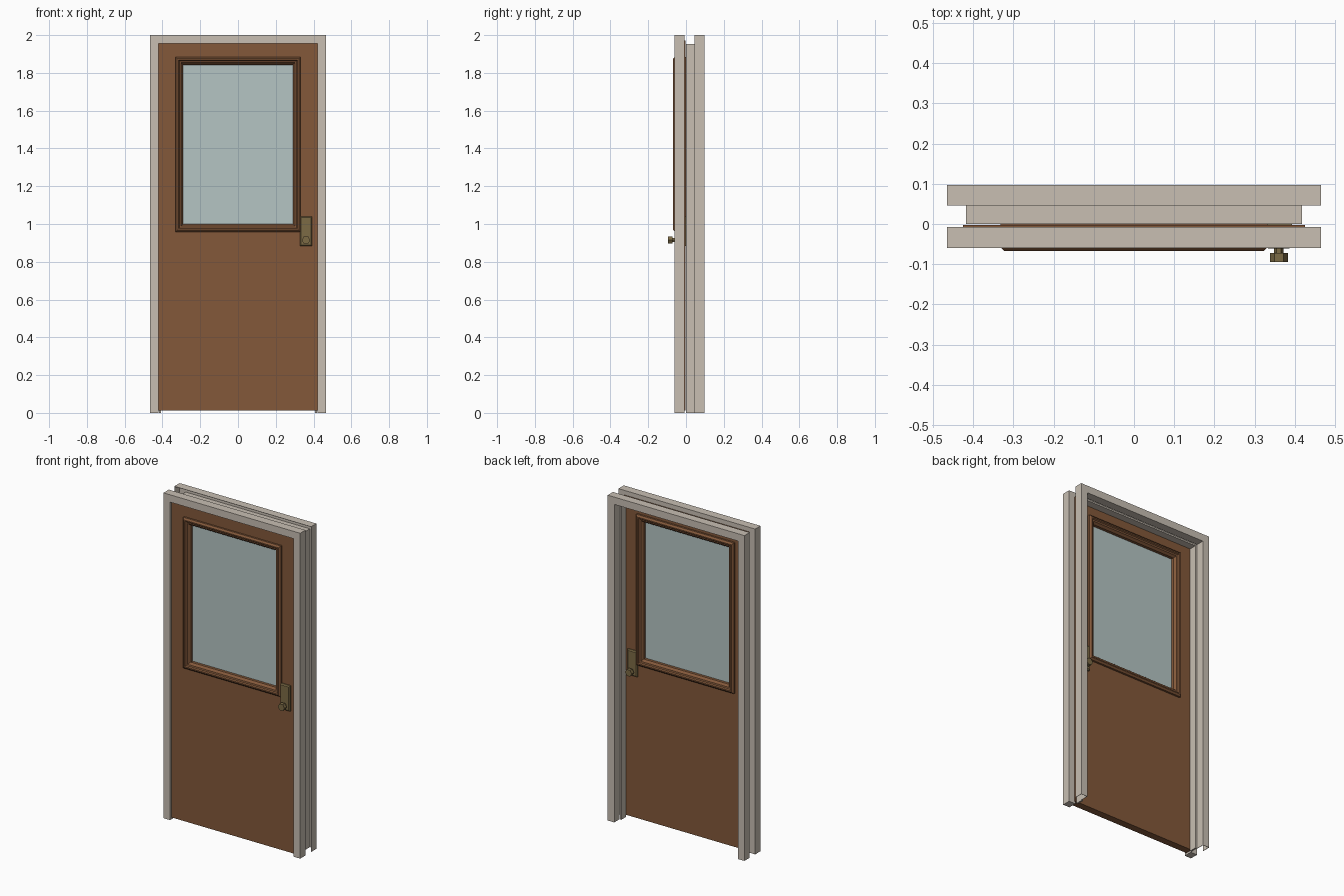
import bpy, bmesh, math

if "Cube" in bpy.data.objects:
    bpy.data.objects.remove(bpy.data.objects["Cube"])

MID = -0.0245          # y of the door's centre plane


def mat(name, rgb):
    m = bpy.data.materials.new(name)
    m.diffuse_color = (*rgb, 1)
    m.use_nodes = True
    m.node_tree.nodes["Principled BSDF"].inputs["Base Color"].default_value = m.diffuse_color
    return m


PAINT = mat("cream_paint", (0.58, 0.52, 0.45))
WOOD = mat("brown_wood", (0.227, 0.098, 0.042))
GLASS = mat("pale_glass", (0.46, 0.555, 0.55))
BRASS = mat("old_brass", (0.20, 0.145, 0.06))


def make(name, verts, faces, material):
    me = bpy.data.meshes.new(name)
    me.from_pydata(verts, [], faces)
    bm = bmesh.new()
    bm.from_mesh(me)
    bmesh.ops.recalc_face_normals(bm, faces=bm.faces)
    bm.to_mesh(me)
    bm.free()
    me.materials.append(material)
    ob = bpy.data.objects.new(name, me)
    bpy.context.collection.objects.link(ob)
    return ob


def arch(name, profile, material):
    """Sweep a closed (inset, y) profile around the two sides and the head."""
    n = len(profile)
    verts = []
    for sx, top in ((-1, 0), (-1, 1), (1, 1), (1, 0)):
        verts += [(sx * (0.465 - d), y, (2 - d) if top else 0) for d, y in profile]
    faces = [(k * n + i, k * n + (i + 1) % n, (k + 1) * n + (i + 1) % n, (k + 1) * n + i)
             for k in range(3) for i in range(n)]
    faces += [tuple(range(n)), tuple(range(3 * n, 4 * n))]
    return make(name, verts, faces, material)


def loft(name, loops, material, closed):
    """Join rectangles (x0, x1, z0, z1, y); closed makes a ring, otherwise a capped block."""
    n = len(loops)
    verts = []
    for x0, x1, z0, z1, y in loops:
        verts += [(x0, y, z0), (x1, y, z0), (x1, y, z1), (x0, y, z1)]
    faces = []
    for k in range(n if closed else n - 1):
        a, b = k * 4, ((k + 1) % n) * 4
        faces += [(a + i, a + (i + 1) % 4, b + (i + 1) % 4, b + i) for i in range(4)]
    if not closed:
        faces += [(0, 1, 2, 3), tuple(range(4 * n - 4, 4 * n))]
    return make(name, verts, faces, material)


# frame: boxed front casing, hollow back casing, thin stop between them
arch("front_casing", [(0, -0.060), (0.045, -0.060), (0.045, -0.008), (0, -0.008)], PAINT)
t = 0.002
arch("back_casing", [(0, 0.046), (0, 0.097), (0.045, 0.097), (0.045, 0.046),
                     (0.045 - t, 0.046), (0.045 - t, 0.097 - t), (t, 0.097 - t), (t, 0.046)], PAINT)
arch("door_stop", [(0.047, 0.0), (0.057, 0.0), (0.057, 0.046), (0.047, 0.046)], PAINT)

# door slab with window opening
outer, hole = (-0.425, 0.425, 0.012, 1.972), (-0.295, 0.295, 0.995, 1.848)
yf, yb = -0.047, -0.002
loft("door_slab", [(*outer, yf), (*hole, yf), (*hole, yb), (*outer, yb)], WOOD, True)
loft("window_glass", [(*hole, MID - 0.003), (*hole, MID + 0.003)], GLASS, False)

# window moulding, handle plate and knob on each face; h = height off the centre plane
section = [(0, 0.021), (0, 0.034), (0.010, 0.043), (0.017, 0.043), (0.022, 0.036),
           (0.031, 0.034), (0.042, 0.020), (0.042, 0.003)]
for side, s in (("front", -1), ("back", 1)):
    loft(side + "_window_moulding",
         [(-0.332 + o, 0.332 - o, 0.958 + o, 1.885 - o, MID + s * h) for o, h in section], WOOD, True)
    loft(side + "_handle_plate",
         [(0.327 + o, 0.393 - o, 0.883 + o, 1.040 - o, MID + s * h)
          for o, h in ((0, 0.022), (0, 0.030), (0.006, 0.036))], BRASS, False)
    # six-sided stem and knob
    for part, r, h0, h1 in (("stem", 0.012, 0.034, 0.050), ("knob", 0.0225, 0.048, 0.0705)):
        ring = [(0.36 + r * math.cos(i * math.pi / 3), 0.915 + r * math.sin(i * math.pi / 3))
                for i in range(6)]
        verts = [(x, MID + s * h, z) for h in (h0, h1) for x, z in ring]
        faces = [(i, (i + 1) % 6, 6 + (i + 1) % 6, 6 + i) for i in range(6)]
        faces += [tuple(range(6)), tuple(range(6, 12))]
        make(side + "_handle_" + part, verts, faces, BRASS)
